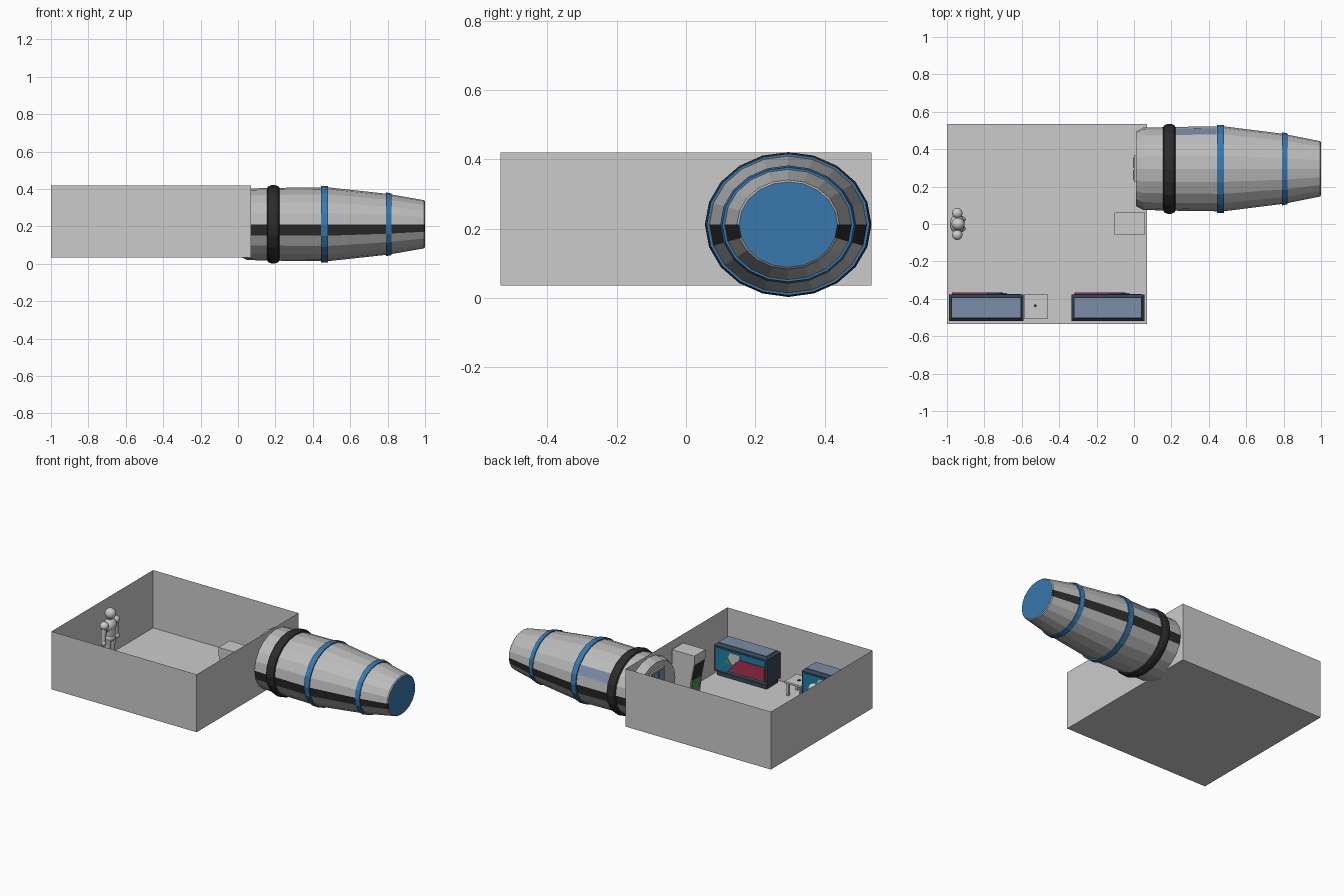
import bpy, bmesh, math
from mathutils import Vector

if "Cube" in bpy.data.objects:
    bpy.data.objects.remove(bpy.data.objects["Cube"])

def mat(name, col):
    m = bpy.data.materials.new(name)
    m.diffuse_color = (*col, 1)
    m.use_nodes = True
    m.node_tree.nodes["Principled BSDF"].inputs["Base Color"].default_value = m.diffuse_color
    return m

BLUE = mat("blue", (0.04, 0.19, 0.42))
BLACK = mat("black", (0.025, 0.025, 0.025))
GLASS = mat("glass", (0.2, 0.27, 0.4))
NAVY = mat("dark_frame", (0.04, 0.06, 0.09))
CYAN = mat("cyan", (0.01, 0.22, 0.42))
RED = mat("red", (0.42, 0.03, 0.08))
WHITE = mat("white", (0.8, 0.8, 0.8))
GREEN = mat("green", (0.08, 0.3, 0.1))
GREY = mat("hull_grey", (0.5, 0.5, 0.5))
FLOOR = 0.036

def finish(bm, name, mats=()):
    bmesh.ops.recalc_face_normals(bm, faces=bm.faces)
    me = bpy.data.meshes.new(name)
    bm.to_mesh(me)
    bm.free()
    ob = bpy.data.objects.new(name, me)
    bpy.context.collection.objects.link(ob)
    for m in mats:
        me.materials.append(m)
    return ob

def box(name, lo, hi, m=None, inset=0.0):
    """Box between two corners; inset shrinks the top rectangle."""
    bm = bmesh.new()
    bmesh.ops.create_cube(bm, size=1)
    for v in bm.verts:
        top = v.co.z > 0
        for i in range(3):
            up = v.co[i] > 0
            v.co[i] = hi[i] if up else lo[i]
            if top and i < 2:
                v.co[i] += -inset if up else inset
    return finish(bm, name, [m] if m else [])

def extrude(name, pts, axis, a, b, m=None):
    """Prism from a 2D outline, along x (0) or y (1)."""
    bm = bmesh.new()
    place = (lambda p, t: (t, p[0], p[1])) if axis == 0 else (lambda p, t: (p[0], t, p[1]))
    f = bm.faces.new([bm.verts.new(place(p, a)) for p in pts])
    r = bmesh.ops.extrude_face_region(bm, geom=[f])
    d = Vector(place((0, 0), b - a))
    bmesh.ops.translate(bm, vec=d, verts=[g for g in r["geom"] if isinstance(g, bmesh.types.BMVert)])
    return finish(bm, name, [m] if m else [])

N, CY, CZ, SQ = 20, 0.295, 0.2115, 0.87

def lathe(name, prof, mats, pick=None, closed=False):
    """Elliptical turning about the x-direction axis; pick(segment, side) gives the material."""
    bm = bmesh.new()
    rings = []
    for x, r in prof:
        rings.append([bm.verts.new((x, CY + r * math.cos(2 * math.pi * k / N),
                                    CZ + SQ * r * math.sin(2 * math.pi * k / N))) for k in range(N)])
    count = len(prof) if closed else len(prof) - 1
    for i in range(count):
        a, b = rings[i], rings[(i + 1) % len(prof)]
        for k in range(N):
            f = bm.faces.new((a[k], a[(k + 1) % N], b[(k + 1) % N], b[k]))
            f.material_index = pick(i, k) if pick else 0
    if not closed:
        bm.faces.new(rings[0])
        bm.faces.new(rings[-1]).material_index = pick(-1, 0) if pick else 0
    return finish(bm, name, mats)

# Open-topped room, single-sheet walls
room = bmesh.new()
bmesh.ops.create_cube(room, size=1)
for v in room.verts:
    v.co = (-0.465 + 1.07 * v.co.x, 1.07 * v.co.y, 0.2275 + 0.385 * v.co.z)
bmesh.ops.delete(room, geom=[f for f in room.faces if f.calc_center_median().z > 0.41], context='FACES_ONLY')
finish(room, "room")

# Hull with dark side stripes, one window facet and a blue end
def hull_pick(i, k):
    if i == -1:
        return 2
    if i >= 1 and k in (N - 1, N // 2):
        return 1
    return 3 if i == 2 and k == 1 else 0
lathe("hull", [(0.012, 0.2), (0.05, 0.22), (0.22, 0.224), (0.44, 0.227), (0.48, 0.227), (0.80, 0.187),
               (0.995, 0.148), (1.0, 0.142)], [GREY, BLACK, BLUE, GLASS], hull_pick)

# Rounded black ring and two blue bands
ring = [(0.189 + 0.034 * math.cos(t * math.pi / 5), 0.219 + 0.0215 * math.sin(t * math.pi / 5)) for t in range(10)]
ring = [(x, r + 0.001) for x, r in ring]
lathe("black_ring", ring, [BLACK], closed=True)
for n, x0, x1, r0, r1 in (("wide", 0.443, 0.48, 0.235, 0.235), ("narrow", 0.79, 0.82, 0.196, 0.19)):
    lathe(n + "_blue_band", [(x0, r0 - 0.015), (x0, r0), (x1, r1), (x1, r1 - 0.015)], [BLUE], closed=True)

# Hatch on the inner end of the hull
box("hatch_frame", (0.0, 0.225, 0.06), (0.02, 0.365, 0.34), GREY)
for n, y0 in (("left", 0.235), ("right", 0.3)):
    box(n + "_hatch_leaf", (-0.006, y0, 0.07), (0.01, y0 + 0.055, 0.33), GLASS)

# Display counters along the front wall
for n, x0, x1 in (("left", -0.99, -0.59), ("right", -0.335, 0.055)):
    y0, y1 = -0.518, -0.377
    box(n + "_counter_base", (x0 + 0.012, y0 + 0.01, FLOOR), (x1 - 0.012, y1 - 0.01, 0.065), NAVY)
    box(n + "_counter_body", (x0, y0, 0.065), (x1, y1, 0.235), NAVY)
    box(n + "_counter_bevel", (x0, y0, 0.235), (x1, y1, 0.25), NAVY, 0.015)
    box(n + "_counter_glass", (x0 + 0.018, y0 + 0.018, 0.245), (x1 - 0.018, y1 - 0.018, 0.252), GLASS)
    box(n + "_blue_panel", (x0 + 0.015, y1, 0.08), (x1 - 0.015, y1 + 0.003, 0.225), CYAN)
    extrude(n + "_red_panel", [(x0 + 0.016, 0.09), (x0 + 0.29, 0.09), (x0 + 0.2, 0.185), (x0 + 0.016, 0.185)],
            1, y1 + 0.003, y1 + 0.01, RED)
    extrude(n + "_white_panel", [(x0 + 0.2, 0.19), (x0 + 0.25, 0.14), (x0 + 0.31, 0.14), (x0 + 0.27, 0.215), (x0 + 0.2, 0.215)],
            1, y1 + 0.003, y1 + 0.006, WHITE)
    extrude(n + "_green_panel", [(x0 + 0.26, 0.14), (x0 + 0.31, 0.14), (x0 + 0.29, 0.18)],
            1, y1 + 0.006, y1 + 0.008, GREEN)

# Small table beside the left counter
box("table_top", (-0.588, -0.505, 0.118), (-0.46, -0.377, 0.13))
for i, x in enumerate((-0.575, -0.485)):
    for j, y in enumerate((-0.495, -0.4)):
        box(f"table_leg_{i}{j}", (x, y, FLOOR), (x + 0.014, y + 0.014, 0.12))
box("table_item", (-0.535, -0.445, 0.13), (-0.52, -0.43, 0.135), BLACK)

# Upright machine beside the hull: overhanging head, recessed lower front
extrude("machine_case", [(-0.06, FLOOR), (0.06, FLOOR), (0.06, 0.37), (-0.105, 0.37), (-0.105, 0.32),
                         (-0.08, 0.2)], 1, -0.055, 0.062)
extrude("machine_screen", [(-0.104, 0.3), (-0.084, 0.2), (-0.081, 0.2), (-0.101, 0.315)][::-1], 1, -0.045, 0.052, BLACK)
extrude("machine_panel", [(-0.086, 0.2), (-0.066, 0.06), (-0.06, 0.06), (-0.08, 0.2)], 1, -0.04, 0.047, GREEN)

# Standing figure, built from rounded parts
def ball(name, c, s):
    bpy.ops.mesh.primitive_uv_sphere_add(segments=14, ring_count=8, radius=1, location=c)
    ob = bpy.context.object
    ob.name, ob.scale = name, s
    bpy.ops.object.shade_smooth_by_angle()

def rod(name, a, b, r0, r1):
    a, b = Vector(a), Vector(b)
    bpy.ops.mesh.primitive_cone_add(vertices=12, radius1=r0, radius2=r1, depth=(b - a).length, location=(a + b) / 2)
    ob = bpy.context.object
    ob.name = name
    ob.rotation_euler = (b - a).to_track_quat('Z', 'Y').to_euler()
    bpy.ops.object.shade_smooth_by_angle()

FX = -0.945
ball("head", (FX + 0.005, 0, 0.353), (0.036, 0.034, 0.036))
rod("neck", (FX, 0, 0.295), (FX, 0, 0.33), 0.016, 0.016)
ball("chest", (FX, 0, 0.275), (0.04, 0.052, 0.042))
rod("waist", (FX, 0, 0.2), (FX, 0, 0.27), 0.032, 0.04)
ball("hips", (FX, 0, 0.195), (0.036, 0.042, 0.028))
for n, s in (("left", 1), ("right", -1)):
    ball(n + "_shoulder", (FX, s * 0.058, 0.29), (0.028, 0.028, 0.026))
    rod(n + "_arm", (FX, s * 0.07, 0.19), (FX, s * 0.06, 0.285), 0.014, 0.019)
    ball(n + "_hand", (FX + 0.004, s * 0.07, 0.18), (0.017, 0.015, 0.02))
    rod(n + "_leg", (FX, s * 0.024, 0.045), (FX, s * 0.022, 0.19), 0.015, 0.023)
    ball(n + "_foot", (FX + 0.012, s * 0.025, 0.049), (0.032, 0.018, 0.013))
